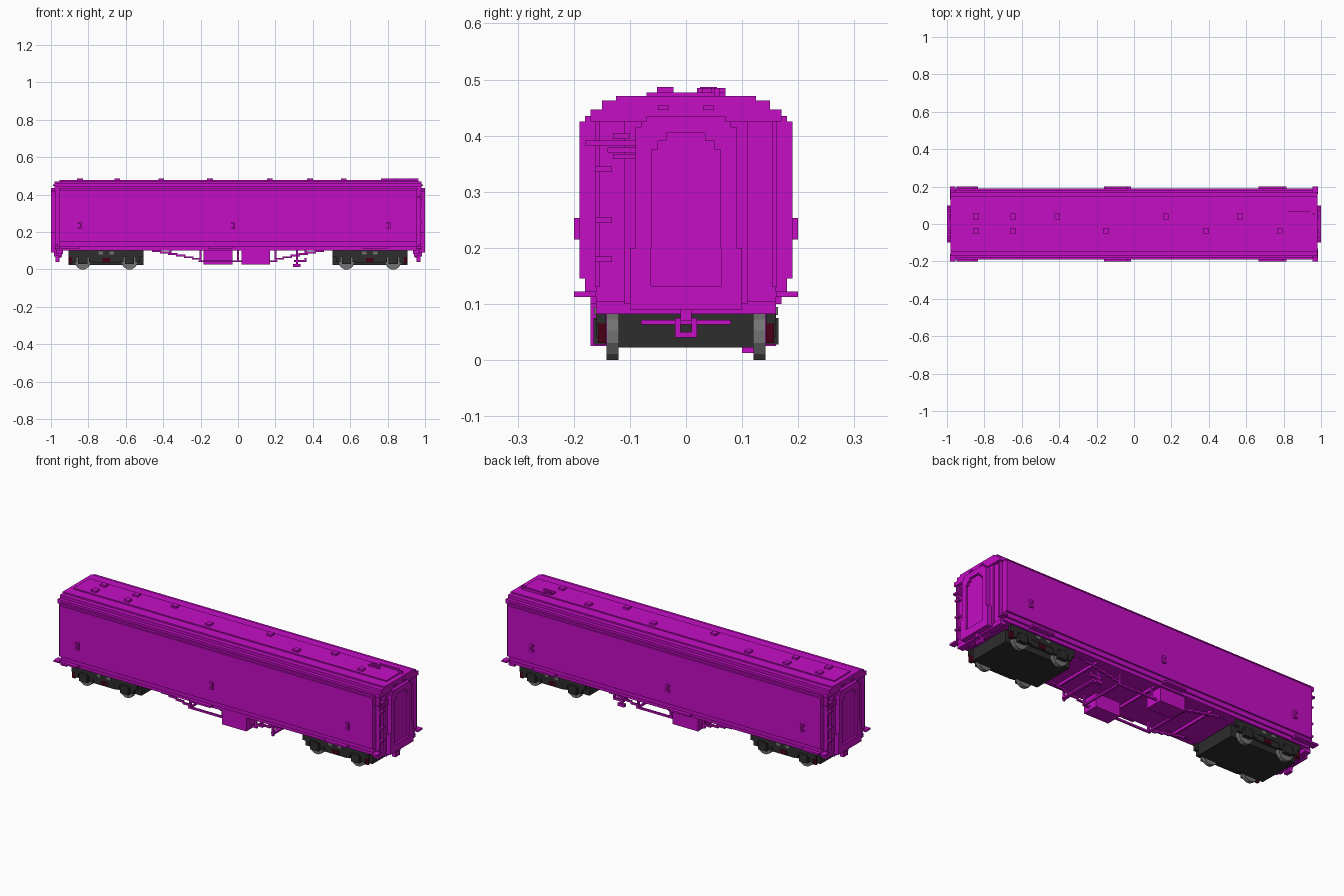
import bpy, bmesh, math
from mathutils import Matrix

cube = bpy.data.objects.get("Cube")
if cube:
    bpy.data.objects.remove(cube, do_unlink=True)


def material(name, rgb):
    m = bpy.data.materials.new(name)
    m.use_nodes = True
    m.diffuse_color = (*rgb, 1)
    m.node_tree.nodes["Principled BSDF"].inputs["Base Color"].default_value = (*rgb, 1)
    return m


MAGENTA = material("magenta", (0.56, 0.004, 0.56))
BLACK = material("bogie black", (0.025, 0.026, 0.025))
GREY = material("wheel grey", (0.17, 0.17, 0.17))
RED = material("dark red", (0.07, 0.0, 0.008))


def finish(name, bm, mat):
    bmesh.ops.recalc_face_normals(bm, faces=bm.faces)
    me = bpy.data.meshes.new(name)
    bm.to_mesh(me)
    bm.free()
    me.materials.append(mat)
    ob = bpy.data.objects.new(name, me)
    bpy.context.collection.objects.link(ob)
    return ob


def boxes(name, mat, *spans):
    """One object from boxes given as (x0, x1, y0, y1, z0, z1)."""
    bm = bmesh.new()
    for x0, x1, y0, y1, z0, z1 in spans:
        m = Matrix.Translation(((x0 + x1) / 2, (y0 + y1) / 2, (z0 + z1) / 2))
        m = m @ Matrix.Diagonal((abs(x1 - x0), abs(y1 - y0), abs(z1 - z0), 1))
        bmesh.ops.create_cube(bm, size=1, matrix=m)
    return finish(name, bm, mat)


def stepped(rows, clip=1.0):
    """Closed mirrored (y, z) outline from rows of (z0, z1, half width)."""
    right = []
    for z0, z1, w in rows:
        w = min(w, clip)
        if right and right[-1][0] == w:
            right[-1] = (w, z1)
        else:
            right += [(w, z0), (w, z1)]
    return right + [(-y, z) for y, z in reversed(right)]


def extrude(name, outline, x0, x1, mat, hole=None):
    """Extrude an outline along x; a hole with the same point count makes a frame."""
    bm = bmesh.new()

    def ring(pts, x):
        return [bm.verts.new((x, y, z)) for y, z in pts]

    a, b = ring(outline, x0), ring(outline, x1)
    n = len(a)
    if hole:
        c, d = ring(hole, x0), ring(hole, x1)
        pairs = [(a, b), (b, d), (d, c), (c, a)]
    else:
        pairs = [(a, b)]
        bm.faces.new(a)
        bm.faces.new(b)
    for p, q in pairs:
        for i in range(n):
            j = (i + 1) % n
            bm.faces.new((p[i], p[j], q[j], q[i]))
    return finish(name, bm, mat)


# Body shell and stepped roof, with ends that bow outward toward the middle
SIDE = [(0.10, 0.12, 0.17), (0.12, 0.145, 0.18), (0.145, 0.425, 0.19)]
ROOF = [(0.425, 0.435, 0.18), (0.435, 0.447, 0.17), (0.447, 0.463, 0.15),
        (0.463, 0.471, 0.125), (0.471, 0.477, 0.07)]
extrude("body_shell", stepped(SIDE + ROOF), -0.955, 0.955, MAGENTA)
extrude("end_bow_outer", stepped(SIDE + ROOF[:-1], 0.16), -0.966, 0.966, MAGENTA)
extrude("end_bow_inner", stepped(SIDE + ROOF[:-1], 0.11), -0.975, 0.975, MAGENTA)
extrude("roof_end_lip", stepped(ROOF[:4], 0.17), -0.982, 0.982, MAGENTA)

# Roof vents
left_vents = (-0.845, -0.645, -0.41, 0.17, 0.565)
right_vents = (-0.845, -0.645, -0.15, 0.385, 0.78)
boxes("roof_vents", MAGENTA,
      *[(x - 0.015, x + 0.015, y - 0.015, y + 0.015, 0.47, 0.487)
        for xs, y in ((left_vents, 0.04), (right_vents, -0.037)) for x in xs])

# Bent filler pipe at one end of the roof
boxes("roof_pipe", MAGENTA,
      (0.78, 0.85, 0.02, 0.03, 0.47, 0.485), (0.78, 0.79, 0.02, 0.05, 0.47, 0.485),
      (0.79, 0.83, 0.045, 0.055, 0.47, 0.485), (0.82, 0.83, 0.05, 0.07, 0.47, 0.485),
      (0.83, 0.94, 0.06, 0.07, 0.47, 0.485), (0.94, 0.965, 0.05, 0.06, 0.465, 0.485))

# Steps and door handles on both sides
for s, side in ((-1, "right"), (1, "left")):
    boxes(side + "_footboards", MAGENTA,
          *[(x0, x1, s * 0.165, s * 0.20, 0.112, 0.122)
            for x0, x1 in ((-0.95, -0.845), (-0.16, -0.03), (0.665, 0.80))])
    boxes(side + "_door_handles", MAGENTA,
          *[b for x in (-0.845, -0.025, 0.805) for b in (
              (x, x + 0.01, s * 0.185, s * 0.20, 0.215, 0.253),
              (x - 0.01, x, s * 0.185, s * 0.20, 0.243, 0.253),
              (x - 0.01, x, s * 0.185, s * 0.20, 0.215, 0.225))])

# End fittings
FRAME = [(0.09, 0.20, 0.10), (0.20, 0.415, 0.09), (0.415, 0.425, 0.08), (0.425, 0.435, 0.07)]
DOOR = [(0.132, 0.20, 0.062), (0.20, 0.375, 0.0615), (0.375, 0.39, 0.05), (0.39, 0.405, 0.035)]
for s, end in ((-1, "rear"), (1, "front")):
    extrude(end + "_gangway_frame", stepped(FRAME), s * 0.97, s * 1.0, MAGENTA, stepped(DOOR))
    extrude(end + "_gangway_door", stepped(DOOR), s * 0.97, s * 0.988, MAGENTA)
    # Ladder steps, upper brackets, lamp irons and corner rails
    boxes(end + "_ladder", MAGENTA,
          *[(s * 0.96, s * 0.985, -s * 0.162, -s * 0.132, z, z + 0.01)
            for z in (0.175, 0.245, 0.335)],
          *[(s * 0.96, s * 0.982, -s * y0, -s * y1, z, z + 0.009)
            for y0, y1, z in ((0.13, 0.10, 0.395), (0.18, 0.09, 0.382),
                              (0.14, 0.09, 0.37), (0.13, 0.09, 0.358))])
    boxes(end + "_end_trim", MAGENTA,
          *[(s * 0.97, s * 0.99, y - 0.01, y + 0.01, 0.446, 0.454) for y in (-0.04, 0.04)],
          *[(s * 0.96, s * 0.978, y - 0.004, y + 0.004, 0.13, 0.43) for y in (-0.158, 0.158)])
    # Headstock with drawgear
    boxes(end + "_headstock", MAGENTA,
          (s * 0.935, s * 0.97, -0.16, 0.16, 0.082, 0.105),
          (s * 0.955, s * 0.985, -0.20, -0.16, 0.112, 0.122),
          (s * 0.955, s * 0.985, 0.16, 0.20, 0.112, 0.122))
    boxes(end + "_coupler", MAGENTA,
          (s * 0.94, s * 0.985, -0.01, 0.01, 0.07, 0.10),
          (s * 0.945, s * 0.96, -0.08, 0.08, 0.063, 0.071),
          (s * 0.955, s * 0.975, -0.02, -0.01, 0.04, 0.075),
          (s * 0.955, s * 0.975, 0.01, 0.02, 0.04, 0.075),
          (s * 0.955, s * 0.975, -0.02, 0.02, 0.04, 0.05))

# Underframe boxes, trusses and cross members
boxes("left_equipment_box", MAGENTA, (-0.185, -0.03, 0.06, 0.16, 0.025, 0.105))
boxes("right_equipment_box", MAGENTA, (0.02, 0.17, -0.17, -0.08, 0.025, 0.105))
for s, side in ((-1, "right"), (1, "left")):
    y0, y1 = s * 0.125, s * 0.135
    steps = [(-0.46 + i * 0.043, 0.094 - i * 0.0085) for i in range(6)]
    boxes(side + "_truss", MAGENTA, (-0.21, 0.21, y0, y1, 0.038, 0.048),
          *[(k * x, k * (x + 0.05), y0, y1, z, z + 0.01) for k in (-1, 1) for x, z in steps],
          *[(x - 0.006, x + 0.006, y0, y1, 0.04, 0.105) for x in (-0.2, 0.0, 0.2)])
boxes("cross_members", MAGENTA,
      *[(x - 0.005, x + 0.005, -0.13, 0.13, 0.04, 0.05) for x in (-0.2, 0.2)],
      *[(x - 0.005, x + 0.005, -0.15, 0.15, 0.085, 0.105) for x in (-0.36, 0.0, 0.36)])
boxes("brake_gear", MAGENTA,
      (0.31, 0.32, 0.105, 0.115, 0.02, 0.105), (0.295, 0.335, 0.10, 0.12, 0.013, 0.028),
      (0.30, 0.365, 0.105, 0.115, 0.038, 0.05), (0.305, 0.325, -0.15, 0.11, 0.04, 0.05),
      (0.355, 0.365, 0.105, 0.115, 0.045, 0.06), (0.31, 0.32, -0.15, -0.14, 0.03, 0.105))

# Bogies
for cx, end in ((-0.705, "rear"), (0.705, "front")):
    out = 1 if cx > 0 else -1
    boxes(end + "_bogie_core", BLACK, (cx - 0.20, cx + 0.20, -0.12, 0.12, 0.022, 0.09),
          (cx - 0.12, cx + 0.12, -0.12, 0.12, 0.09, 0.105))
    frames, springs, reds = [], [], []
    for s in (-1, 1):
        frames.append((cx - 0.20, cx + 0.20, s * 0.143, s * 0.16, 0.065, 0.10))
        frames.append((cx - 0.07, cx + 0.07, s * 0.143, s * 0.157, 0.035, 0.065))
        for o in (-0.125, 0.125):
            frames.append((cx + o - 0.025, cx + o + 0.025, s * 0.143, s * 0.165, 0.028, 0.075))
            for k in (-0.045, 0.045):
                frames.append((cx + o + k - 0.012, cx + o + k + 0.012,
                               s * 0.143, s * 0.16, 0.04, 0.07))
        for o in (-0.03, 0.03):
            springs.append((cx + o - 0.012, cx + o + 0.012, s * 0.15, s * 0.164, 0.08, 0.095))
        reds.append((cx + out * 0.18, cx + out * 0.199, s * 0.143, s * 0.157, 0.03, 0.065))
        reds.append((cx - 0.02, cx + 0.02, s * 0.15, s * 0.16, 0.04, 0.06))
    boxes(end + "_bogie_side_frames", BLACK, *frames)
    boxes(end + "_bogie_springs", GREY, *springs)
    boxes(end + "_bogie_brakes", RED, *reds)
    # Wheels
    bm = bmesh.new()
    for o in (-0.125, 0.125):
        for y in (-0.131, 0.131):
            m = Matrix.Translation((cx + o, y, 0.0415)) @ Matrix.Rotation(math.pi / 2, 4, 'X')
            m = m @ Matrix.Rotation(math.pi / 12, 4, 'Z')
            bmesh.ops.create_cone(bm, cap_ends=True, segments=12, radius1=0.043,
                                  radius2=0.043, depth=0.022, matrix=m)
    finish(end + "_wheels", bm, GREY)
